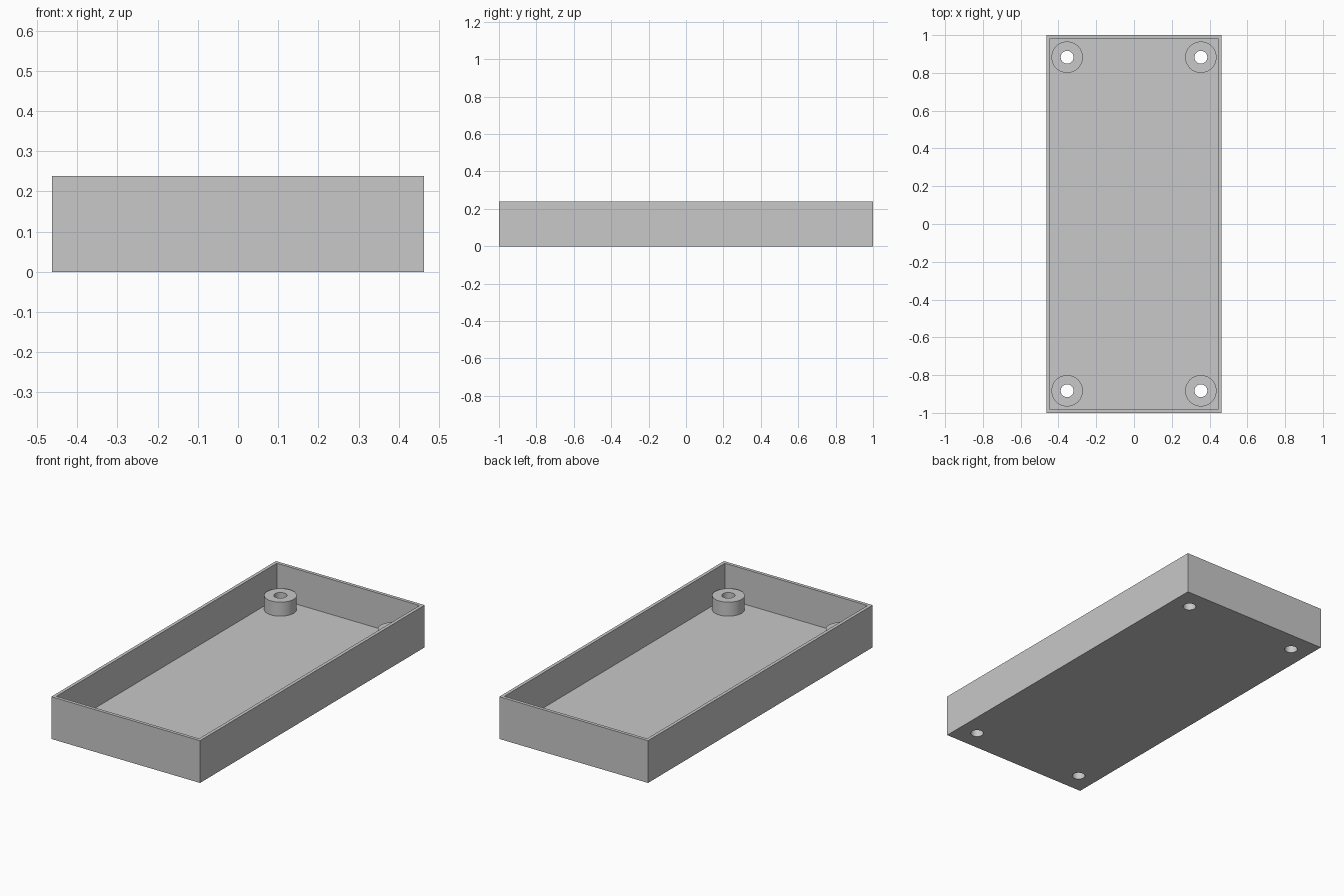
import bpy, bmesh
from math import cos, sin, tau, radians
from mathutils import Matrix

cube = bpy.data.objects.get("Cube")
if cube:
    bpy.data.objects.remove(cube, do_unlink=True)

# Main sizes
HALF_X, HALF_Y, HEIGHT = 0.4635, 1.0, 0.238
WALL, FLOOR, BOSS_TOP = 0.0265, 0.04, 0.119
BOSS_X, BOSS_Y = 0.354, 0.883
BOSS_R, HOLE_R, SIDES = 0.083, 0.034, 48
CORNERS = [(sx * BOSS_X, sy * BOSS_Y, sx, sy) for sx in (-1, 1) for sy in (-1, 1)]

grey = bpy.data.materials.new("light_grey")
grey.use_nodes = True
colour = (0.58, 0.58, 0.58, 1)
grey.diffuse_color = colour
grey.node_tree.nodes["Principled BSDF"].inputs["Base Color"].default_value = colour


def add_object(name, bm):
    bmesh.ops.recalc_face_normals(bm, faces=bm.faces)
    mesh = bpy.data.meshes.new(name)
    bm.to_mesh(mesh)
    bm.free()
    mesh.materials.append(grey)
    obj = bpy.data.objects.new(name, mesh)
    bpy.context.collection.objects.link(obj)
    return obj


def activate(obj):
    bpy.ops.object.select_all(action='DESELECT')
    obj.select_set(True)
    bpy.context.view_layer.objects.active = obj


# Open tray: inset the top of a box, then push the inner face down to the floor
bm = bmesh.new()
bmesh.ops.create_cube(bm, size=1, matrix=Matrix.Translation((0, 0, HEIGHT / 2))
                      @ Matrix.Diagonal((2 * HALF_X, 2 * HALF_Y, HEIGHT, 1)))
bm.faces.ensure_lookup_table()
top = max(bm.faces, key=lambda f: f.calc_center_median().z)
bmesh.ops.inset_region(bm, faces=[top], thickness=WALL)
inner = bmesh.ops.extrude_discrete_faces(bm, faces=[top])["faces"][0]
bmesh.ops.translate(bm, verts=inner.verts, vec=(0, 0, FLOOR - HEIGHT))
tray = add_object("tray", bm)

# Screw holes through the floor
bm = bmesh.new()
for x, y, sx, sy in CORNERS:
    bmesh.ops.create_cone(bm, cap_ends=True, segments=SIDES, radius1=HOLE_R,
                          radius2=HOLE_R, depth=4 * FLOOR,
                          matrix=Matrix.Translation((x, y, 0)))
cutter = add_object("hole_cutter", bm)
cutter.hide_render = True
cut = tray.modifiers.new("screw_holes", 'BOOLEAN')
cut.operation, cut.solver, cut.object = 'DIFFERENCE', 'EXACT', cutter
activate(tray)
bpy.ops.object.modifier_apply(modifier=cut.name)
bpy.data.objects.remove(cutter, do_unlink=True)
parts = [tray]

# Round screw bosses: a tube profile swept around each hole
profile = [(BOSS_R, FLOOR), (BOSS_R, BOSS_TOP), (HOLE_R, BOSS_TOP), (HOLE_R, FLOOR)]
for x, y, sx, sy in CORNERS:
    bm = bmesh.new()
    rings = [[bm.verts.new((x + r * cos(tau * i / SIDES), y + r * sin(tau * i / SIDES), z))
              for i in range(SIDES)] for r, z in profile]
    for a, b in zip(rings, rings[1:] + rings[:1]):
        for i in range(SIDES):
            j = (i + 1) % SIDES
            bm.faces.new((a[i], a[j], b[j], b[i]))
    side = "left" if sx > 0 else "right"
    end = "back" if sy > 0 else "front"
    parts.append(add_object(f"{end}_{side}_screw_boss", bm))

for part in parts:
    activate(part)
    bpy.ops.object.shade_smooth_by_angle(angle=radians(30))
